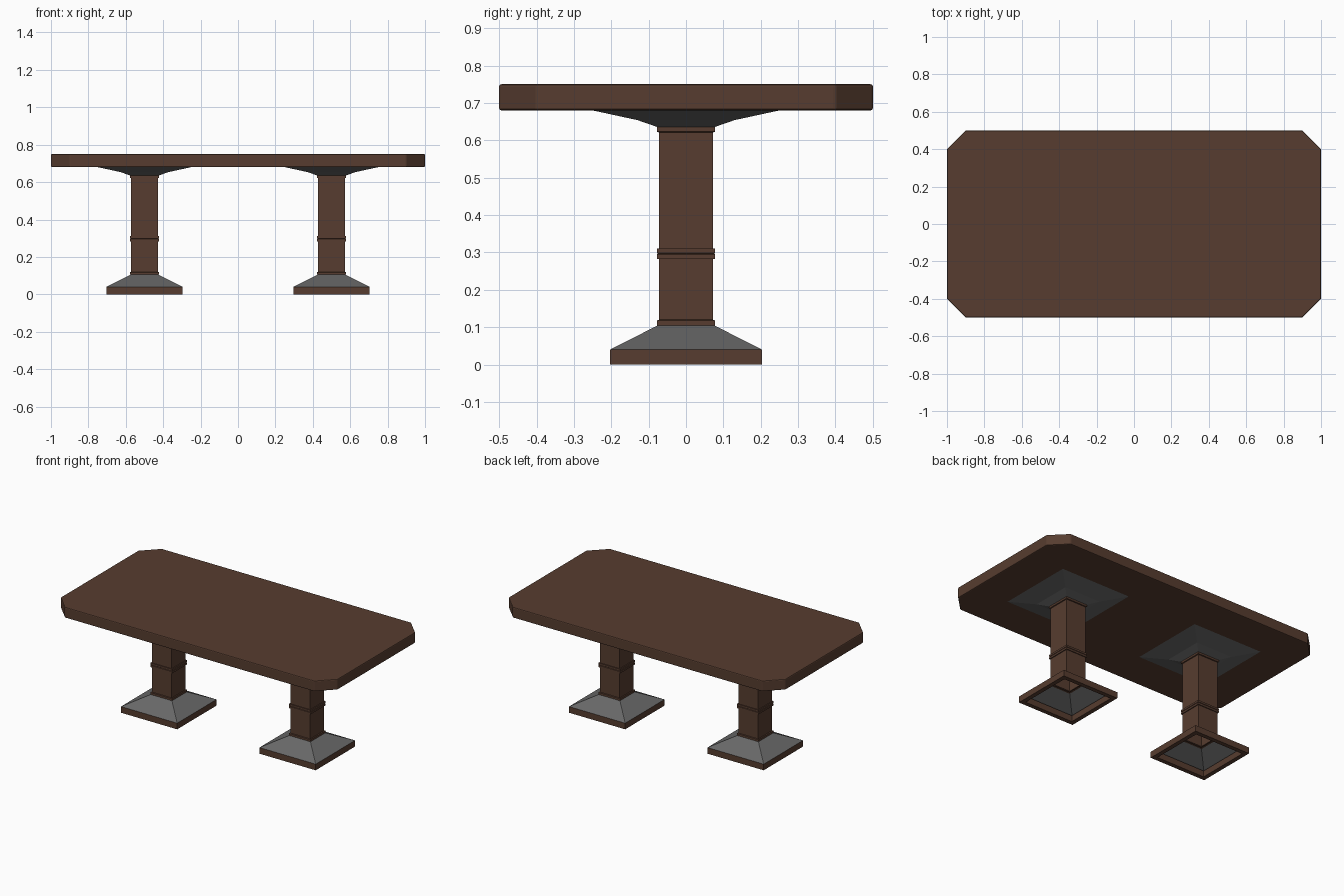
import bpy, bmesh

if "Cube" in bpy.data.objects:
    bpy.data.objects.remove(bpy.data.objects["Cube"])


def material(name, rgb):
    m = bpy.data.materials.new(name)
    m.diffuse_color = (*rgb, 1)
    m.use_nodes = True
    m.node_tree.nodes["Principled BSDF"].inputs["Base Color"].default_value = m.diffuse_color
    return m


wood = material("dark_wood", (0.095, 0.046, 0.029))
metal = material("grey_metal", (0.14, 0.14, 0.14))


def finish(bm, name, mat):
    bmesh.ops.recalc_face_normals(bm, faces=bm.faces)
    mesh = bpy.data.meshes.new(name)
    bm.to_mesh(mesh)
    bm.free()
    mesh.materials.append(mat)
    obj = bpy.data.objects.new(name, mesh)
    bpy.context.collection.objects.link(obj)
    return obj


def square_loft(name, x, profile, mat, closed=False):
    """Sweep a (half width, z) profile round a square centred on x."""
    bm = bmesh.new()
    rings = [[bm.verts.new((x + sx * r, sy * r, z))
              for sx, sy in ((-1, -1), (1, -1), (1, 1), (-1, 1))]
             for r, z in profile]
    pairs = list(zip(rings, rings[1:]))
    if closed:
        pairs.append((rings[-1], rings[0]))
    for a, b in pairs:
        for i in range(4):
            j = (i + 1) % 4
            bm.faces.new((a[i], a[j], b[j], b[i]))
    return finish(bm, name, mat)


# Table top: rectangle with cut corners, extruded and softly bevelled
X, Y, C, Z0, Z1 = 1.0, 0.5, 0.1, 0.68, 0.75
outline = [(X - C, -Y), (X, -Y + C), (X, Y - C), (X - C, Y),
           (-X + C, Y), (-X, Y - C), (-X, -Y + C), (-X + C, -Y)]
bm = bmesh.new()
face = bm.faces.new([bm.verts.new((x, y, Z0)) for x, y in outline])
ext = bmesh.ops.extrude_face_region(bm, geom=[face], use_keep_orig=True)
for v in ext["geom"]:
    if isinstance(v, bmesh.types.BMVert):
        v.co.z = Z1
top = finish(bm, "table_top", wood)
bevel = top.modifiers.new("soft_edges", "BEVEL")
bevel.width = 0.006
bevel.segments = 2

# Column outline with collars at the foot, middle and head
R, K = 0.072, 0.078
column = [(0.06, 0.105), (K, 0.105), (K, 0.118), (R, 0.12),
          (R, 0.283), (K, 0.283), (K, 0.295), (0.075, 0.297), (K, 0.299),
          (K, 0.311), (R, 0.311), (R, 0.621), (K, 0.623), (K, 0.635), (R, 0.635)]

# Two identical pedestals
for side, x in (("left", -0.5), ("right", 0.5)):
    square_loft(side + "_foot_frame", x,
                [(0.175, 0), (0.203, 0), (0.203, 0.04), (0.175, 0.04)], wood, closed=True)
    square_loft(side + "_foot_slope", x, [(0.203, 0.04), (0.075, 0.105)], metal)
    square_loft(side + "_column", x, column, wood)
    square_loft(side + "_top_bracket", x,
                [(0.075, 0.635), (0.13, 0.654), (0.25, 0.68)], metal)
